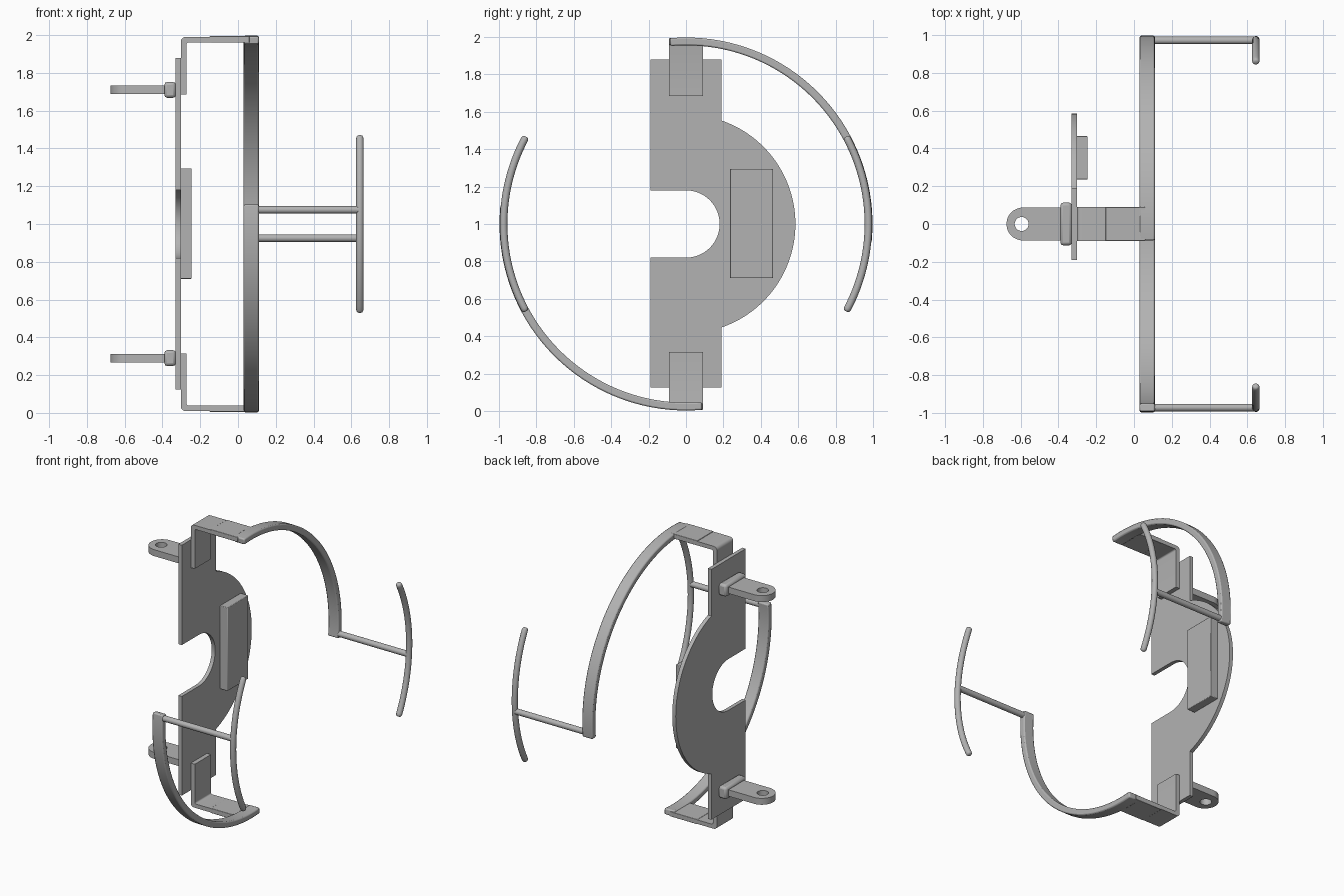
import bpy, bmesh
from math import sin, cos, pi, radians
from mathutils import Matrix, Vector

cube = bpy.data.objects.get("Cube")
if cube:
    bpy.data.objects.remove(cube, do_unlink=True)

GREY = (0.45, 0.45, 0.45, 1)
metal = bpy.data.materials.new("grey metal")
metal.use_nodes = True
metal.diffuse_color = GREY
metal.node_tree.nodes["Principled BSDF"].inputs["Base Color"].default_value = GREY

# Half turn about the x axis through the middle of the model
HALF_TURN = Matrix.Translation((0, 0, 1)) @ Matrix.Rotation(pi, 4, 'X') @ Matrix.Translation((0, 0, -1))


def finish(name, bm, turned=False, bevel=0, smooth=True):
    if turned:
        bm.transform(HALF_TURN)
    bmesh.ops.recalc_face_normals(bm, faces=bm.faces)
    mesh = bpy.data.meshes.new(name)
    bm.to_mesh(mesh)
    bm.free()
    mesh.materials.append(metal)
    ob = bpy.data.objects.new(name, mesh)
    bpy.context.collection.objects.link(ob)
    if bevel:
        mod = ob.modifiers.new("soft edges", 'BEVEL')
        mod.width, mod.segments, mod.limit_method = bevel, 2, 'ANGLE'
        mod.angle_limit = radians(40)
    if smooth:
        bpy.ops.object.select_all(action='DESELECT')
        ob.select_set(True)
        bpy.context.view_layer.objects.active = ob
        bpy.ops.object.shade_smooth_by_angle(angle=radians(35))
    return ob


def box(name, lo, hi, turned=False, bevel=0):
    bm = bmesh.new()
    lo, hi = Vector(lo), Vector(hi)
    bmesh.ops.create_cube(bm, size=1)
    for v in bm.verts:
        v.co = (lo + hi) / 2 + v.co * (hi - lo)
    finish(name, bm, turned, bevel)


def prism(name, loops, offset, turned=False):
    """Fill the closed loops (outline, then holes) and extrude by offset."""
    bm = bmesh.new()
    edges = []
    for loop in loops:
        vs = [bm.verts.new(p) for p in loop]
        edges += [bm.edges.new((a, b)) for a, b in zip(vs, vs[1:] + vs[:1])]
    faces = bmesh.ops.triangle_fill(bm, edges=edges, use_beauty=True)["geom"]
    faces = [f for f in faces if isinstance(f, bmesh.types.BMFace)]
    new = bmesh.ops.extrude_face_region(bm, geom=faces, use_keep_orig=True)["geom"]
    bmesh.ops.translate(bm, verts=[v for v in new if isinstance(v, bmesh.types.BMVert)], vec=offset)
    finish(name, bm, turned)


def arc(cx, cy, r, a0, a1, n):
    angles = [radians(a0 + (a1 - a0) * i / n) for i in range(n + 1)]
    return [(cx + r * cos(a), cy + r * sin(a)) for a in angles]


def sweep(name, section, x, r, stations, turned=False, bevel=0):
    """Sweep a section (along x, radial) round the centre; stations = (angle, scale)."""
    bm = bmesh.new()
    rings = []
    for deg, k in stations:
        a = radians(deg)
        rings.append([bm.verts.new((x + k * u, (r + k * v) * cos(a), 1 + (r + k * v) * sin(a)))
                      for u, v in section])
    for p, q in zip(rings, rings[1:]):
        for i in range(len(p)):
            j = (i + 1) % len(p)
            bm.faces.new((p[i], p[j], q[j], q[i]))
    bm.faces.new(rings[0])
    bm.faces.new(rings[-1])
    finish(name, bm, turned, bevel)


# Back plate: strip with a round bulge on one side and a slot on the other
outline = [(-0.19, 0.125), (0.19, 0.125)] + arc(0, 1, 0.585, -71, 71, 48)
outline += [(0.19, 1.88), (-0.19, 1.88), (-0.19, 1.18)]
outline += arc(0, 1, 0.18, 90, -90, 32) + [(-0.19, 0.82)]
prism("back_plate", [[(-0.33, y, z) for y, z in outline]], (0.027, 0, 0))

# Raised pad on the bulge
box("raised_pad", (-0.305, 0.235, 0.71), (-0.245, 0.465, 1.295), bevel=0.004)

for end, turned in (("upper", False), ("lower", True)):
    # Angle bracket with a rounded bend
    bend = [(-0.303, 1.685), (-0.303, 1.965)] + arc(-0.278, 1.965, 0.025, 180, 90, 6)[1:]
    bend += [(-0.14, 1.99), (-0.14, 1.962)] + arc(-0.262, 1.952, 0.01, 90, 180, 4) + [(-0.272, 1.685)]
    prism(end + "_angle_bracket", [[(x, -0.09, z) for x, z in bend]], (0, 0.18, 0), turned)

    # Tab joining the bracket to the hoop
    box(end + "_hoop_tab", (-0.15, -0.09, 1.96), (0.06, 0.09, 1.994), turned, 0.003)

    # Flat hoop arm, a little over a quarter circle
    flat = [(-0.04, -0.021), (0.04, -0.021), (0.04, 0.021), (-0.04, 0.021)]
    stations = [(95 - 101 * i / 64, 1) for i in range(65)]
    sweep(end + "_hoop_arm", flat, 0.07, 0.976, stations, turned, 0.008)

    # Round pin standing out from the end of the hoop arm
    bm = bmesh.new()
    place = Matrix.Translation((0.37, 0.972, 0.925)) @ Matrix.Rotation(pi / 2, 4, 'Y')
    bmesh.ops.create_cone(bm, cap_ends=True, segments=24, radius1=0.02, radius2=0.02, depth=0.54, matrix=place)
    finish(end + "_pin", bm, turned)

    # Curved round bar with domed ends
    tube = arc(0, 0, 0.02, 0, 360, 16)[:-1]
    dome = [(28.6, 0.45), (28.4, 0.75), (28, 0.93), (27.4, 1)]
    stations = [(-a, k) for a, k in dome] + [(-26 + 2 * i, 1) for i in range(27)] + dome[::-1]
    sweep(end + "_curved_bar", tube, 0.645, 0.975, stations, turned)

    # Mounting lug with a hole, and its collar
    lug = [(-0.38, 0.087), *arc(-0.588, 0, 0.087, 90, 270, 24), (-0.38, -0.087)]
    hole = arc(-0.595, 0, 0.037, 0, 360, 24)[:-1]
    prism(end + "_lug", [[(x, y, 1.688) for x, y in loop] for loop in (lug, hole)], (0, 0, 0.045), turned)
    box(end + "_lug_collar", (-0.39, -0.113, 1.668), (-0.329, 0.113, 1.752), turned, 0.015)
